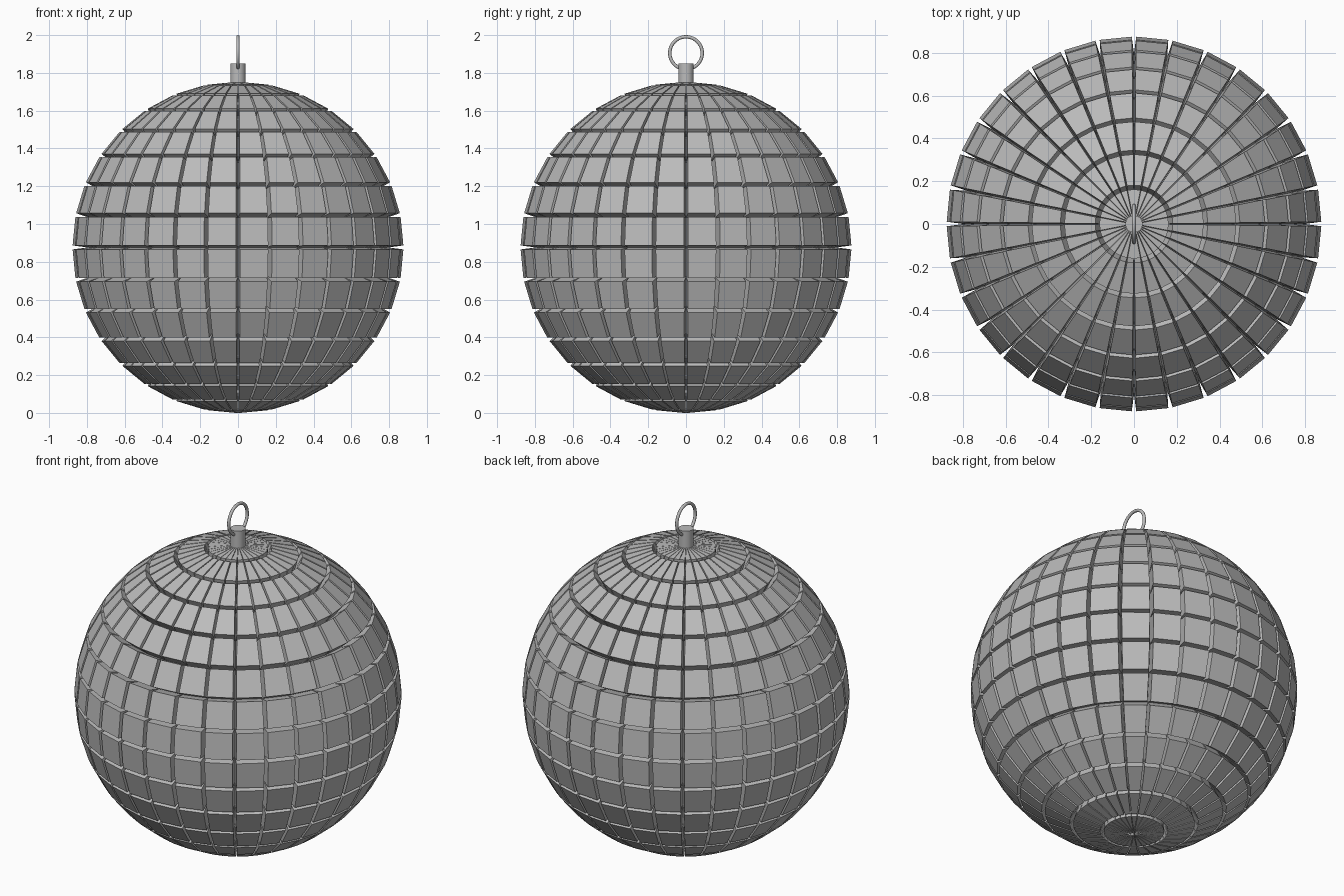
import bpy, bmesh, math
from mathutils import Matrix

cube = bpy.data.objects.get("Cube")
if cube:
    bpy.data.objects.remove(cube, do_unlink=True)

CORE_RADIUS, TILE_DEPTH, TILE_SCALE = 0.797, 0.08, 0.965
CENTRE_Z = 0.876

grey = bpy.data.materials.new("mirror_grey")
colour = (0.5, 0.5, 0.5, 1.0)
grey.diffuse_color = colour
grey.use_nodes = True
grey.node_tree.nodes["Principled BSDF"].inputs["Base Color"].default_value = colour


def add_object(name, bm):
    mesh = bpy.data.meshes.new(name)
    bm.to_mesh(mesh)
    bm.free()
    mesh.materials.append(grey)
    obj = bpy.data.objects.new(name, mesh)
    bpy.context.collection.objects.link(obj)
    return obj


# Tiled ball: every face of a sphere pushed out along its own normal
bm = bmesh.new()
bmesh.ops.create_uvsphere(bm, u_segments=32, v_segments=16, radius=CORE_RADIUS)
bm.normal_update()
tiles = bmesh.ops.extrude_discrete_faces(bm, faces=bm.faces[:])["faces"]
for tile in tiles:
    middle, normal = tile.calc_center_median(), tile.normal.copy()
    for v in tile.verts:
        v.co = middle + (v.co - middle) * TILE_SCALE + normal * TILE_DEPTH
bmesh.ops.translate(bm, verts=bm.verts[:], vec=(0, 0, CENTRE_Z))
bmesh.ops.recalc_face_normals(bm, faces=bm.faces[:])
add_object("tiled_ball", bm)

# Cap post on top of the ball
bm = bmesh.new()
bmesh.ops.create_cone(bm, cap_ends=True, segments=32, radius1=0.04, radius2=0.04,
                      depth=0.17, matrix=Matrix.Translation((0, 0, 1.765)))
post = add_object("cap_post", bm)

# Hanging ring, upright and seen round from the sides
bpy.ops.mesh.primitive_torus_add(major_segments=48, minor_segments=12,
                                 major_radius=0.086, minor_radius=0.009,
                                 location=(0, 0, 1.905),
                                 rotation=(0, math.pi / 2, 0))
ring = bpy.context.object
ring.name = "hanging_ring"
ring.data.materials.append(grey)

# Smooth the round fittings, leaving the tiles flat
bpy.ops.object.select_all(action="DESELECT")
for obj in (post, ring):
    obj.select_set(True)
bpy.context.view_layer.objects.active = ring
bpy.ops.object.shade_smooth_by_angle(angle=math.radians(40))
